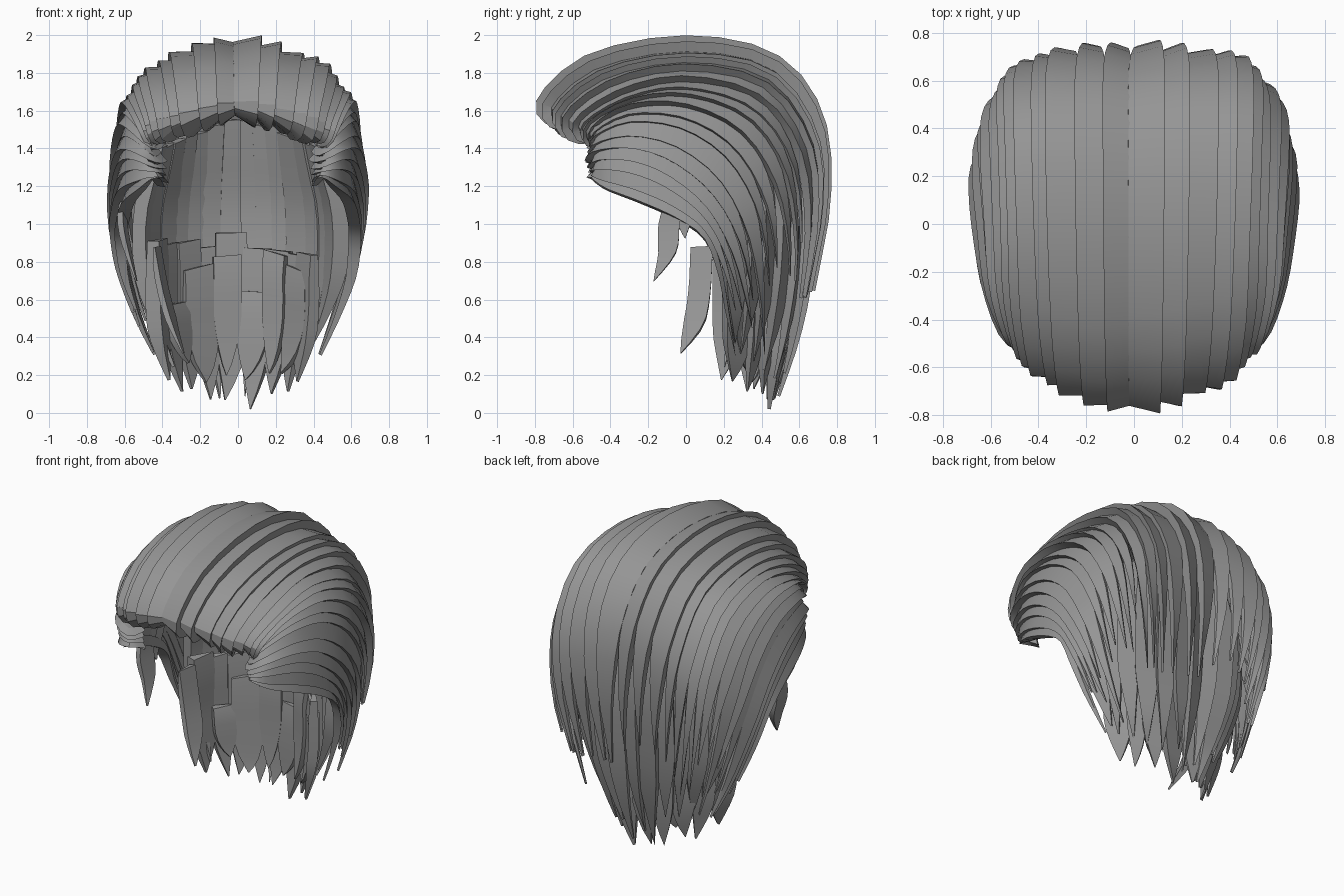
import bpy, bmesh, math, random
from mathutils import Vector

if "Cube" in bpy.data.objects:
    bpy.data.objects.remove(bpy.data.objects["Cube"])
random.seed(7)

grey = bpy.data.materials.new("hair_grey")
grey.use_nodes = True
COLOUR = (0.3, 0.3, 0.3, 1)
grey.diffuse_color = COLOUR
grey.node_tree.nodes["Principled BSDF"].inputs["Base Color"].default_value = COLOUR


def spline(pts, s):
    """Catmull-Rom through pts, s running 0..1 and a little beyond."""
    f = s * (len(pts) - 1)
    i = max(0, min(len(pts) - 2, int(f)))
    f -= i
    b, c = pts[i], pts[i + 1]
    a = pts[i - 1] if i else b * 2 - c
    d = pts[i + 2] if i + 2 < len(pts) else c * 2 - b
    return (b * 2 + (c - a) * f + (a * 2 - b * 5 + c * 4 - d) * f**2
            + (b * 3 - a - c * 3 + d) * f**3) * 0.5


# Guide locks of the swept shell, from hairline over the crown to the tip
centre = [(0, -.5, 1.56), (0, -.73, 1.57), (0, -.76, 1.68), (0, -.5, 1.89), (0, 0, 1.98),
          (0, .45, 1.89), (0, .7, 1.6), (0, .76, 1.15), (0, .69, .64)]
upper = [(.26, -.45, 1.49), (.31, -.64, 1.49), (.33, -.66, 1.61), (.36, -.42, 1.79), (.38, 0, 1.87),
         (.39, .43, 1.79), (.39, .67, 1.48), (.37, .72, 1.1), (.31, .65, .62)]
temple = [(.4, -.42, 1.46), (.45, -.53, 1.45), (.48, -.53, 1.54), (.53, -.3, 1.67), (.54, 0, 1.72),
          (.55, .35, 1.62), (.56, .55, 1.35), (.53, .61, .95), (.43, .57, .47)]
side = [(.42, -.38, 1.45), (.45, -.49, 1.42), (.51, -.47, 1.49), (.59, -.28, 1.57), (.62, 0, 1.54),
        (.64, .25, 1.38), (.64, .4, 1.1), (.57, .45, .75), (.44, .46, .33)]
wing = [(.4, -.42, 1.3), (.44, -.5, 1.3), (.53, -.46, 1.35), (.6, -.28, 1.35), (.64, -.08, 1.27),
        (.66, .12, 1.1), (.64, .25, .85), (.55, .32, .52), (.42, .35, .24)]
wing_edge = [(.4, -.4, 1.2), (.44, -.49, 1.25), (.52, -.42, 1.19), (.6, -.25, 1.12), (.63, -.05, 1.03),
             (.64, .1, .92), (.62, .17, .72), (.55, .2, .52), (.44, .25, .27)]
half = [[Vector(p) for p in g] for g in (centre, upper, temple, side, wing, wing_edge)]
guides = [[Vector((-p.x, p.y, p.z)) for p in g] for g in half[:0:-1]] + half


def shell(t, u):
    return spline([spline(g, u) for g in guides], (t + 5) / 10)


def curtain(rings, drop, lift):
    """Rounded hanging layer; rings hold (x radius, y radius, height)."""
    rings = [Vector(r) for r in rings]

    def surface(t, u):
        r = spline(rings, u)
        s = math.sin(t) ** 2
        return Vector((r.x * math.sin(t), .1 + r.y * math.cos(t),
                       r.z + s * (lift * u - drop * (1 - u))))
    return surface


def hanging(*path):
    """Narrow sheet hanging along a path at the right side."""
    path = [Vector(p) for p in path]
    return lambda t, u: spline(path, u) + Vector((0, -t, 0))


def lock(bm, surf, t0, t1, end=1.0, steps=22, thick=.05, taper=.7, tilt=.03, start=0.0):
    """One tapering slab of hair on a surface, its outer edge lifted."""
    mid, wide = (t0 + t1) / 2, (t1 - t0) / 2 * 1.12
    lift = tilt * random.uniform(.7, 1.2)
    hl, hr = (0, lift) if mid > 0 else (lift, 0)
    rise = random.uniform(-.3, .3) * tilt - tilt * .3
    sway = random.uniform(-.6, .6) * wide
    rows = []
    for k in range(steps + 1):
        q = k / steps
        u = start + (end - start) * q
        f = max(0, (q - taper) / (1 - taper))
        w = wide * (1 - .97 * f ** 1.6)
        m = mid + sway * f * f
        e = .01
        n = (surf(m + e, u) - surf(m - e, u)).cross(surf(m, u + e) - surf(m, u - e)).normalized()
        a, b = surf(m - w, u), surf(m + w, u)
        d = thick * (1 - .8 * f) * min(1, .25 + 5 * q)
        g = 1 - .8 * f
        rows.append([bm.verts.new(p) for p in (
            a + n * (hl * g + rise), b + n * (hr * g + rise), b + n * (rise - d), a + n * (rise - d))])
    for r, s in zip(rows, rows[1:]):
        for j in range(4):
            bm.faces.new((r[j], r[(j + 1) % 4], s[(j + 1) % 4], s[j]))
    bm.faces.new(rows[0])
    bm.faces.new(rows[-1][::-1])


def build(name, fill):
    bm = bmesh.new()
    fill(bm)
    bmesh.ops.recalc_face_normals(bm, faces=bm.faces[:])
    mesh = bpy.data.meshes.new(name)
    bm.to_mesh(mesh)
    bm.free()
    mesh.materials.append(grey)
    ob = bpy.data.objects.new(name, mesh)
    bpy.context.collection.objects.link(ob)
    bpy.ops.object.select_all(action='DESELECT')
    ob.select_set(True)
    bpy.context.view_layer.objects.active = ob
    bpy.ops.object.shade_smooth_by_angle(angle=math.radians(32))


def row(surf, t0, t1, count, ends, starts=(0, 0), **kw):
    """Fill a surface with neighbouring locks of varied width and length."""
    gap = (t1 - t0) / count
    cuts = [t0 + gap * (i + random.uniform(-.15, .15)) for i in range(count + 1)]

    def fill(bm):
        for a, b in zip(cuts, cuts[1:]):
            lock(bm, surf, a, b, random.uniform(*ends), start=random.uniform(*starts), **kw)
    return fill


# Swept-back outer hair: crown, then both sides
build("crown_hair", row(shell, -1.7, 1.7, 12, (.95, 1.02), tilt=.05))
build("left_side_hair", row(shell, 1.7, 5, 11, (.86, 1.0), thick=.04, tilt=.035))
build("right_side_hair", row(shell, -5, -1.7, 11, (.86, 1.0), thick=.04, tilt=.035))

# Long hair hanging under the shell at the back
back = curtain([(.42, .45, 1.56), (.53, .55, 1.15), (.54, .54, .75), (.48, .49, .4), (.36, .38, .02)], .13, .22)
build("back_hair", row(back, -1.35, 1.35, 14, (.83, .99), (0, .03), steps=12, taper=.6, thick=.03, tilt=.05))

# Broad inner locks at the nape, with uneven tops
nape = curtain([(.43, .4, .98), (.44, .42, .6), (.42, .41, .3), (.37, .37, .01)], .08, .16)
build("nape_hair", row(nape, -1.4, 1.25, 9, (.94, 1.0), (-.03, .12), steps=9, taper=.6, thick=.025, tilt=.05))
short_nape = curtain([(.4, .36, .8), (.4, .36, .5), (.36, .34, .25), (.3, .32, .1)], .1, .15)
build("short_nape_hair", row(short_nape, -1.1, 1.1, 6, (.75, 1.0), (-.1, .25), steps=7, taper=.4, thick=.02, tilt=.05))

# Loose locks on the right: one at the nape, two in front of the ear
nape_lock = hanging((-.43, .08, .88), (-.39, .07, .66), (-.34, .04, .48), (-.28, -.03, .32))
build("right_nape_lock", lambda bm: lock(bm, nape_lock, -.055, .05, 1, 8, .03, .6))
ear = hanging((-.6, -.05, 1.14), (-.6, -.09, 1), (-.57, -.1, .85), (-.53, -.17, .7))


def ear_locks(bm):
    lock(bm, ear, -.05, .05, 1, 9, .03, .5, .02)
    lock(bm, ear, -.12, -.04, .5, 9, .03, .4, .02)


build("right_ear_lock", ear_locks)
